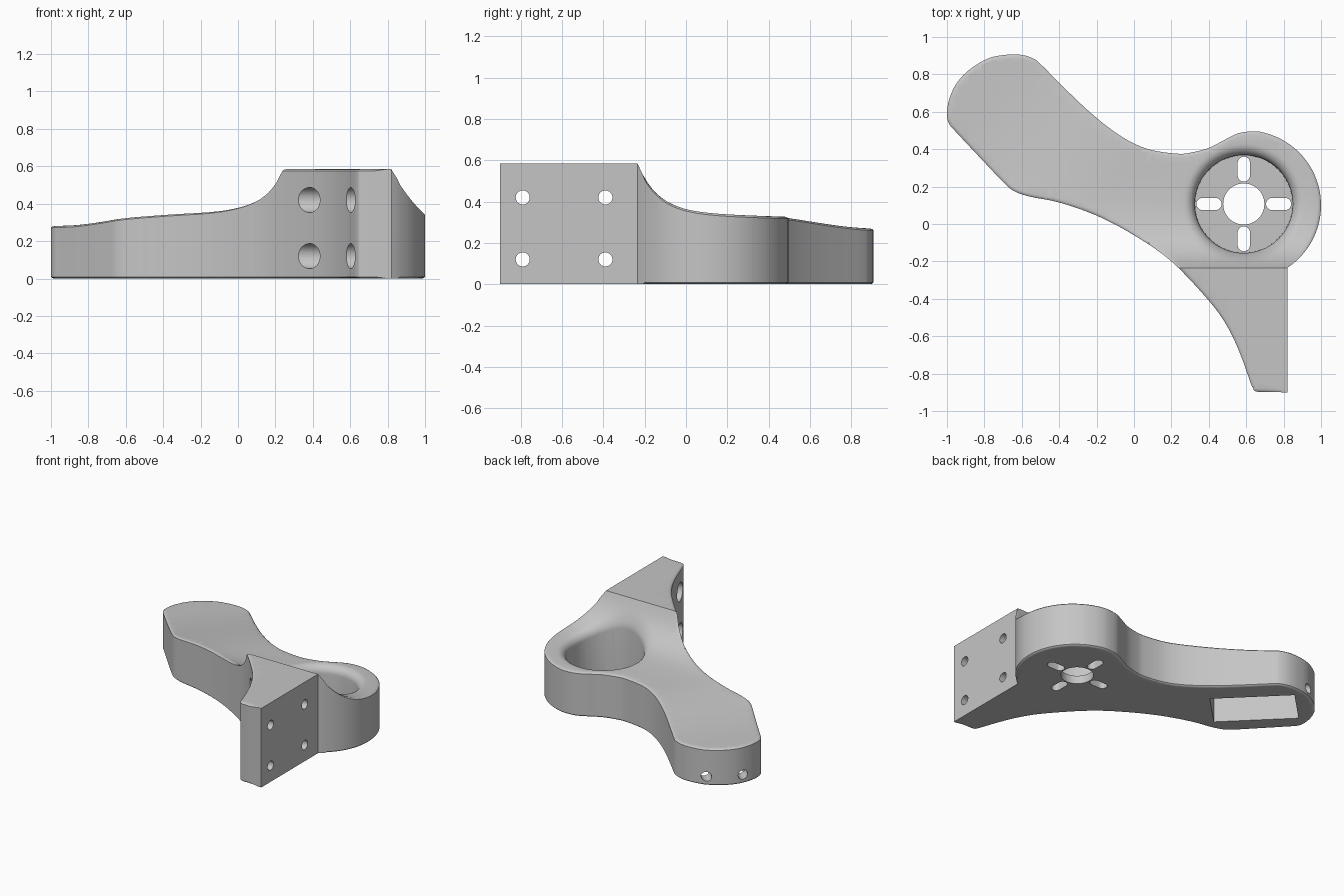
import bpy, bmesh, math
from mathutils import Matrix, Vector

if "Cube" in bpy.data.objects:
    bpy.data.objects.remove(bpy.data.objects["Cube"], do_unlink=True)

grey = bpy.data.materials.new("plain_grey")
grey.use_nodes = True
grey.diffuse_color = (0.56, 0.56, 0.56, 1)
grey.node_tree.nodes["Principled BSDF"].inputs["Base Color"].default_value = (0.56, 0.56, 0.56, 1)

HUB = Vector((0.587, 0.107))
BORE, FILLET, FLOOR = 0.262, 0.06, 0.06
PLATE_X, CREST, TOP = 0.82, -0.235, 0.585
ROUND = 0.02


def circle(r, n=32, cx=0.0, cy=0.0):
    return [(cx + r * math.cos(math.tau * i / n), cy + r * math.sin(math.tau * i / n)) for i in range(n)]


def spline(pts, steps=5):
    """Smooth curve through all points but the first and last."""
    p = [Vector(q) for q in pts]
    out = []
    for a, b, c, d in zip(p, p[1:], p[2:], p[3:]):
        for i in range(steps):
            t = i / steps
            out.append(0.5 * (2 * b + (c - a) * t + (2 * a - 5 * b + 4 * c - d) * t * t
                              + (3 * b - a - 3 * c + d) * t ** 3))
    return out


def height(x, y):
    """Top surface: flat mount block, swoop down, sloping arm and rounded bore."""
    r = (Vector((x, y)) - HUB).length
    if r < BORE - 0.001:
        return FLOOR
    yc = max(y, CREST)
    base = 0.341 - 0.03 * yc
    z = base + (TOP - 0.348) * math.exp((CREST - yc) / 0.1)
    t = min(max((-0.75 * x + 0.66 * y - 0.25) / 0.75, 0), 1)
    z -= 0.044 * t * t * (3 - 2 * t)
    if r < BORE + FILLET:
        k = min(BORE + FILLET - r, FILLET)
        z -= FILLET - math.sqrt(FILLET ** 2 - k * k)
    return min(z, TOP)


# Plan outline: hub arc, waist, arm end, long front sweep, mount plate
outline = [Vector((0.6 + 0.4 * math.cos(a), 0.1 + 0.4 * math.sin(a)))
           for a in (math.radians(-56.7 + i * 136.7 / 32) for i in range(32))]
outline += spline([
    (0.76, 0.467), (0.669, 0.494), (0.57, 0.488), (0.5, 0.458), (0.4, 0.407), (0.3, 0.381),
    (0.23, 0.376), (0.1, 0.394), (0, 0.43), (-0.1, 0.49), (-0.2, 0.567), (-0.3, 0.657),
    (-0.4, 0.755), (-0.5, 0.855), (-0.54, 0.885), (-0.6, 0.904), (-0.68, 0.905), (-0.78, 0.885),
    (-0.88, 0.825), (-0.95, 0.75), (-0.99, 0.66), (-1, 0.58), (-0.985, 0.53), (-0.95, 0.49),
    (-0.83, 0.362), (-0.7, 0.225), (-0.64, 0.175), (-0.55, 0.145), (-0.4, 0.115), (-0.2, 0.045),
    (0, -0.06), (0.2, -0.2), (0.4, -0.41), (0.5, -0.55), (0.57, -0.7), (0.62, -0.84),
    (0.635, -0.875), (0.665, -0.898), (0.82, -0.9)])
outline += [Vector((0.665, -0.898)), Vector((PLATE_X, -0.9))]

# Flat sheet with inset rings for the rounded rim
bm = bmesh.new()
drop = bm.verts.layers.float.new("drop")
face = bm.faces.new([bm.verts.new((p.x, p.y, 0)) for p in outline])
for v in face.verts:
    v[drop] = ROUND
depth = 0
for step in (0.003, 0.007, 0.01):
    bmesh.ops.inset_region(bm, faces=[face], thickness=step, use_boundary=True, use_even_offset=True)
    depth += step
    for v in face.verts:
        v[drop] = ROUND - math.sqrt(max(ROUND ** 2 - (ROUND - depth) ** 2, 0))
inner_edges = list(face.edges)
bmesh.ops.delete(bm, geom=[face], context='FACES_ONLY')

# Concentric rings around the bore
radii = [BORE + FILLET * (1 - math.sin(i * math.pi / 16)) for i in range(9)] + [BORE - 0.002]
N = 96
rings = [[bm.verts.new((x, y, 0)) for x, y in circle(r, N, *HUB)] for r in radii]
ring_edges = [bm.edges.new((rings[0][i], rings[0][(i + 1) % N])) for i in range(N)]
bmesh.ops.triangle_fill(bm, edges=inner_edges + ring_edges, use_beauty=True, normal=(0, 0, 1))
for a, b in zip(rings, rings[1:]):
    for i in range(N):
        j = (i + 1) % N
        bm.faces.new((a[i], a[j], b[j], b[i]))
bm.faces.new(rings[-1])

# Slice the sheet so that it can follow the curved top
cuts = [((0, CREST + 0.025 * i, 0), (0, 1, 0)) for i in range(16)]
cuts += [((0, 0.2 + 0.06 * i, 0), (0, 1, 0)) for i in range(12)]
cuts += [((-0.95 + 0.07 * i, 0, 0), (1, 0, 0)) for i in range(28)]
for co, no in cuts:
    bmesh.ops.bisect_plane(bm, geom=bm.verts[:] + bm.edges[:] + bm.faces[:], dist=1e-5,
                           plane_co=co, plane_no=no)
bmesh.ops.recalc_face_normals(bm, faces=bm.faces[:])

# Copy for the underside, lift the top, join with walls
border = [e for e in bm.edges if e.is_boundary]
top_verts = bm.verts[:]
copy = bmesh.ops.duplicate(bm, geom=bm.verts[:] + bm.edges[:] + bm.faces[:])
twin = copy["vert_map"]
pairs = [(v, twin[v]) for v in top_verts]
for e in border:
    a, b = e.verts
    bm.faces.new((a, b, twin[b], twin[a]))
for top, low in pairs:
    x, y = top.co.xy
    sharp = x > 0.79 and y < -0.2
    d = 0 if sharp else top[drop]
    top.co.z = height(x, y) - d
    low.co.z = d
bmesh.ops.recalc_face_normals(bm, faces=bm.faces[:])
mesh = bpy.data.meshes.new("bracket_body")
bm.to_mesh(mesh)
bm.free()
for layer in [a for a in mesh.attributes if a.name == "drop"]:
    mesh.attributes.remove(layer)
mesh.materials.append(grey)
body = bpy.data.objects.new("bracket_body", mesh)
bpy.context.collection.objects.link(body)
bpy.context.view_layer.objects.active = body
body.select_set(True)


def cut(name, pts, z0, z1, matrix):
    """Subtract a prism with the given cross-section from the body."""
    b = bmesh.new()
    f = b.faces.new([b.verts.new((p[0], p[1], z0)) for p in pts])
    ext = bmesh.ops.extrude_face_region(b, geom=[f])
    for v in ext["geom"]:
        if isinstance(v, bmesh.types.BMVert):
            v.co.z = z1
    bmesh.ops.recalc_face_normals(b, faces=b.faces[:])
    b.transform(matrix)
    m = bpy.data.meshes.new(name)
    b.to_mesh(m)
    b.free()
    m.materials.append(grey)
    tool = bpy.data.objects.new(name, m)
    tool.hide_render = True
    bpy.context.collection.objects.link(tool)
    mod = body.modifiers.new(name, 'BOOLEAN')
    mod.operation, mod.solver, mod.object = 'DIFFERENCE', 'EXACT', tool
    bpy.ops.object.modifier_apply(modifier=mod.name)
    bpy.data.objects.remove(tool, do_unlink=True)


# Hub hole and four radial slots
hub = Matrix.Translation((HUB.x, HUB.y, 0))
cut("hub_hole", circle(0.11, 48), -0.1, 0.12, hub)
half = [(0.033 * math.cos(a), 0.033 * math.sin(a)) for a in (math.pi * (i / 10 - 0.5) for i in range(11))]
slot = [(0.22 + x, y) for x, y in half] + [(0.152 - x, -y) for x, y in half]
for q in range(4):
    cut("hub_slot", slot, -0.1, 0.12, hub @ Matrix.Rotation(q * math.pi / 2, 4, 'Z'))

# Counterbored screw holes through the mount plate
for y in (-0.79, -0.39):
    for z in (0.12, 0.42):
        axis = Matrix.Translation((0, y, z)) @ Matrix.Rotation(math.pi / 2, 4, 'Y')
        cut("plate_counterbore", circle(0.067), 0.1, 0.7, axis)
        cut("plate_screw_hole", circle(0.034), 0.5, 1.0, axis)

# Pocket under the arm, and two screw holes into it from the arm end
arm = Matrix.Translation((-0.607, 0.53, 0)) @ Matrix.Rotation(math.radians(135), 4, 'Z')
cut("arm_pocket", [(-0.285, -0.155), (0.285, -0.155), (0.285, 0.155), (-0.285, 0.155)], -0.1, 0.19, arm)
for side in (-0.123, 0.123):
    cut("arm_screw_hole", circle(0.034), 0.2, 0.7,
        arm @ Matrix.Translation((0, side, 0.065)) @ Matrix.Rotation(math.pi / 2, 4, 'Y'))

bpy.ops.object.shade_smooth_by_angle(angle=math.radians(35))
